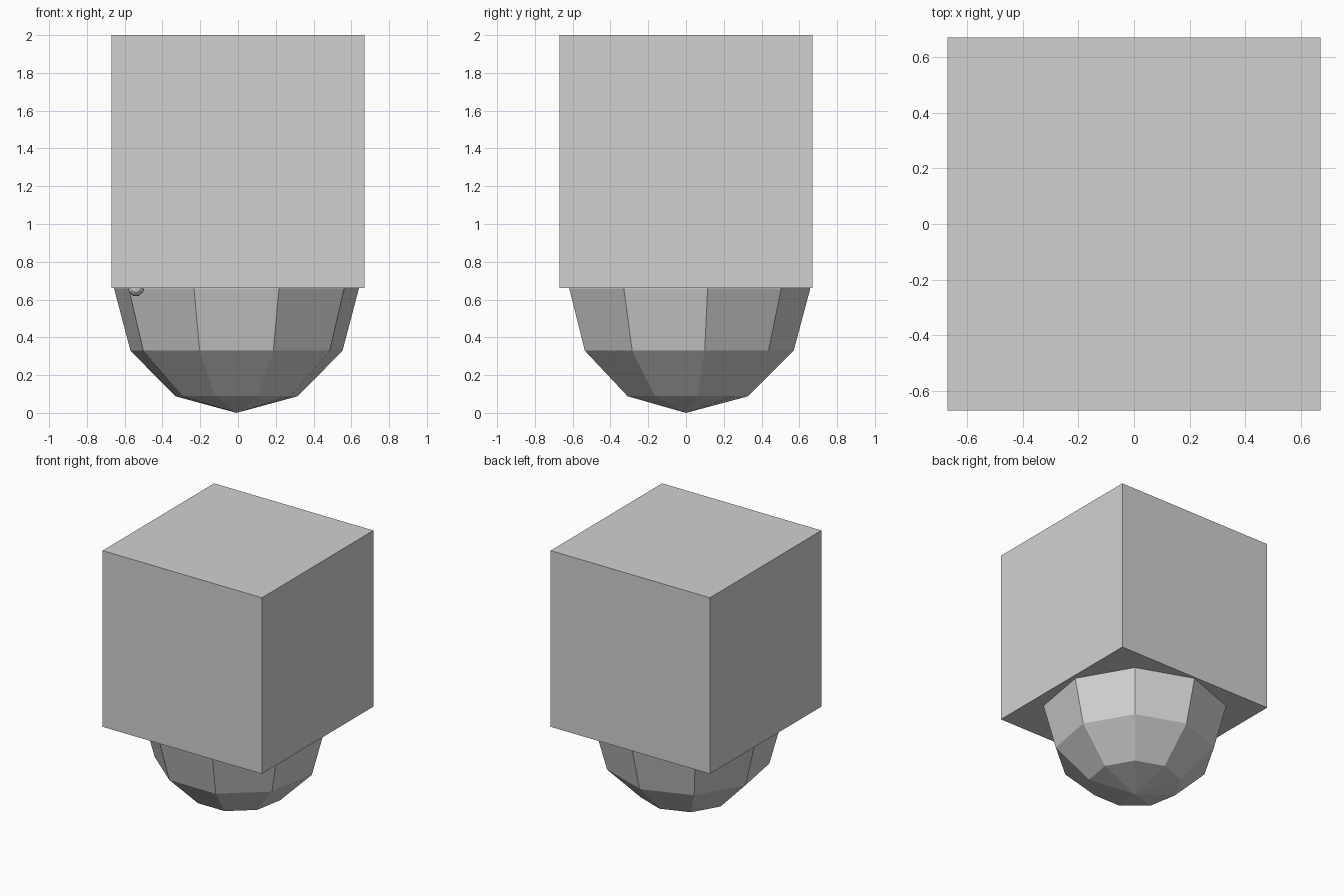
import bpy, bmesh
from math import sin, cos, pi
from mathutils import Vector

cube = bpy.data.objects.get("Cube")
if cube:
    bpy.data.objects.remove(cube, do_unlink=True)

# Single plain grey
grey = bpy.data.materials.new("plain_grey")
colour = (0.64, 0.64, 0.64, 1)
grey.diffuse_color = colour
grey.use_nodes = True
bsdf = next(n for n in grey.node_tree.nodes if n.type == 'BSDF_PRINCIPLED')
bsdf.inputs["Base Color"].default_value = colour


def finish(name, bm, location):
    bmesh.ops.recalc_face_normals(bm, faces=bm.faces)
    mesh = bpy.data.meshes.new(name)
    bm.to_mesh(mesh)
    bm.free()
    mesh.materials.append(grey)
    obj = bpy.data.objects.new(name, mesh)
    obj.location = location
    bpy.context.collection.objects.link(obj)
    return obj


def faceted_ball(name, radius, location, sides=9, bands=6):
    """Low-poly ball with one corner of each ring pointing to +y."""
    bm = bmesh.new()
    bottom = bm.verts.new((0, 0, -radius))
    top = bm.verts.new((0, 0, radius))
    rings = []
    for i in range(1, bands):
        a = pi * i / bands
        rings.append([bm.verts.new(radius * Vector((
            sin(a) * sin(2 * pi * k / sides),
            sin(a) * cos(2 * pi * k / sides), -cos(a))))
            for k in range(sides)])
    for k in range(sides):
        n = (k + 1) % sides
        bm.faces.new((bottom, rings[0][k], rings[0][n]))
        bm.faces.new((top, rings[-1][n], rings[-1][k]))
        for low, high in zip(rings, rings[1:]):
            bm.faces.new((low[k], high[k], high[n], low[n]))
    return finish(name, bm, location)


# Large block
bm = bmesh.new()
bmesh.ops.create_cube(bm, size=1.34)
finish("upper_block", bm, (0, 0, 1.33))

# Rounded underside, its equator level with the block's base
faceted_ball("lower_ball", 0.658, (-0.008, 0, 0.658))

# Tiny bead tucked under the block, its pole facing forward
bead = faceted_ball("small_bead", 0.043, (-0.54, -0.42, 0.66))
bead.rotation_euler.x = pi / 2
